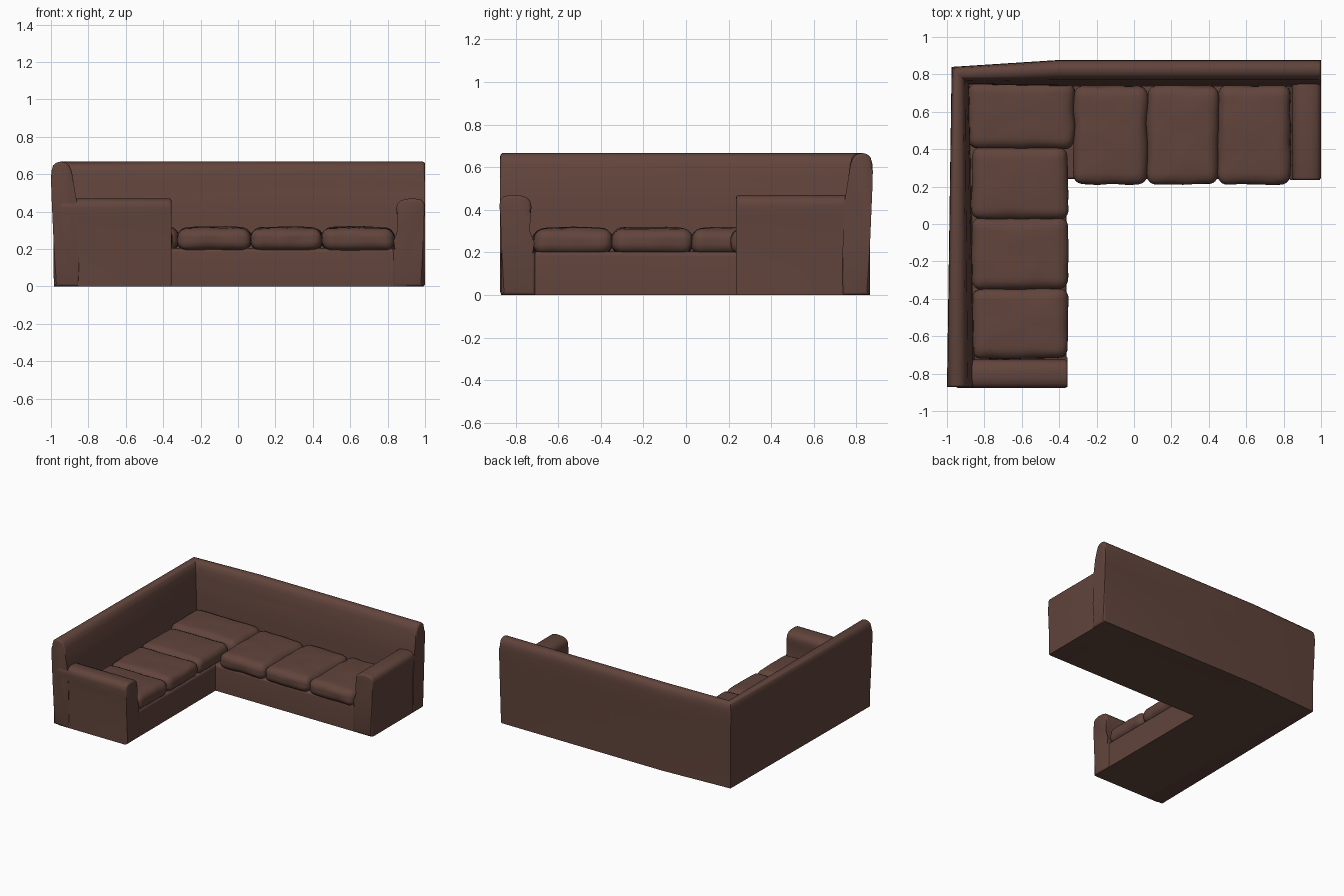
import bpy, bmesh, math
from mathutils import Vector, noise

if "Cube" in bpy.data.objects:
    bpy.data.objects.remove(bpy.data.objects["Cube"], do_unlink=True)

BROWN = (0.12, 0.058, 0.045, 1)
leather = bpy.data.materials.new("brown leather")
leather.use_nodes = True
leather.diffuse_color = BROWN
bsdf = next(n for n in leather.node_tree.nodes if n.type == 'BSDF_PRINCIPLED')
bsdf.inputs["Base Color"].default_value = BROWN


def finish(name, bm, angle=40):
    bmesh.ops.recalc_face_normals(bm, faces=bm.faces[:])
    mesh = bpy.data.meshes.new(name)
    bm.to_mesh(mesh)
    bm.free()
    mesh.materials.append(leather)
    obj = bpy.data.objects.new(name, mesh)
    bpy.context.collection.objects.link(obj)
    bpy.ops.object.select_all(action='DESELECT')
    obj.select_set(True)
    bpy.context.view_layer.objects.active = obj
    bpy.ops.object.shade_smooth_by_angle(angle=math.radians(angle))
    return obj


def loft(name, profile, stations, soft=0.014):
    """Sweep a (depth, height) profile through (outer, inner) floor points."""
    bm = bmesh.new()
    rings = []
    for outer, inner in stations:
        o, i = Vector(outer), Vector(inner)
        rings.append([bm.verts.new((*o.lerp(i, u), z)) for u, z in profile])
    n = len(profile)
    for a, b in zip(rings, rings[1:]):
        for k in range(n):
            j = (k + 1) % n
            bm.faces.new((a[k], a[j], b[j], b[k]))
    caps = [bm.faces.new(rings[0]), bm.faces.new(rings[-1])]
    edges = list({e for f in caps for e in f.edges})
    bmesh.ops.bevel(bm, geom=edges, offset=soft, segments=3, profile=0.5,
                    affect='EDGES', clamp_overlap=True)
    return finish(name, bm)


# Backrest: one rolled section running round the corner
back_profile = [(.1, 0), (.09, .25), (.02, .48), (0, .58), (.02, .62), (.08, .648),
                (.2, .662), (.35, .667), (.52, .662), (.66, .645), (.75, .61),
                (.81, .55), (.88, .49), (.95, .43), (1, .2), (1, 0)]
loft("backrest", back_profile, [
    ((-1, -.872), (-.85, -.872)),
    ((-.975, .84), (-.88, .745)),
    ((-.4, .877), (-.4, .735)),
    ((1, .877), (1, .735))])

# Arms: slightly overhanging rolled tops, flaring into the seat at the foot
arm_profile = [(.05, 0), (.06, .25), (.03, .37), (0, .42), (.03, .447), (.14, .463),
               (.35, .47), (.65, .468), (.85, .458), (.96, .44), (1, .415),
               (.97, .38), (.95, .3), (1, .24), (1.12, .2), (1.12, 0)]
loft("left_arm", arm_profile, [((1, .235), (.845, .235)), ((1, .85), (.845, .85))])
loft("right_arm", arm_profile, [((-.355, -.876), (-.355, -.725)),
                                ((-.955, -.876), (-.955, -.725))])

# Seat base: L-shaped plinth with a softened upper edge
bm = bmesh.new()
outline = [(-.96, -.86), (-.362, -.86), (-.362, .24), (.985, .24),
           (.985, .86), (-.4, .86), (-.96, .82)]
floor = bm.faces.new([bm.verts.new((x, y, 0)) for x, y in outline])
ext = bmesh.ops.extrude_face_region(bm, geom=[floor], use_keep_orig=True)
top = [g for g in ext["geom"] if isinstance(g, bmesh.types.BMVert)]
bmesh.ops.translate(bm, verts=top, vec=(0, 0, .205))
rim = [e for e in bm.edges if all(v.co.z > .1 for v in e.verts)]
bmesh.ops.bevel(bm, geom=rim, offset=.022, segments=4, profile=0.5, affect='EDGES')
finish("seat_base", bm)


# Cushions: rounded, gently crowned boxes with uneven seams
def cushion(name, x0, x1, y0, y1, z0=.192, z1=.311):
    bm = bmesh.new()
    bmesh.ops.create_cube(bm, size=2)
    bmesh.ops.subdivide_edges(bm, edges=bm.edges[:], cuts=17, use_grid_fill=True)
    centre = Vector(((x0 + x1) / 2, (y0 + y1) / 2, (z0 + z1) / 2))
    half = Vector(((x1 - x0) / 2, (y1 - y0) / 2, (z1 - z0) / 2))
    r = half.z * .85
    for v in bm.verts:
        p = v.co.copy()
        q = Vector([a * h for a, h in zip(p, half)])
        core = Vector([max(r - h, min(h - r, a)) for a, h in zip(q, half)])
        q = core + (q - core).normalized() * r
        q.z += math.copysign(.009, p.z) * (1 - p.x ** 2) * (1 - p.y ** 2)
        w = noise.noise_vector((centre + q) * 9)
        v.co = centre + q + Vector((w.x * .008, w.y * .008, w.z * .004))
    finish(name, bm, 60)


for k, (a, b) in enumerate([(-.322, .07), (.068, .45), (.448, .838)]):
    cushion(f"back_wing_cushion_{k + 1}", a, b, .212, .74)
for k, (a, b) in enumerate([(-.718, -.345), (-.35, .03), (.025, .412)]):
    cushion(f"side_wing_cushion_{k + 1}", -.868, -.352, a, b)
cushion("corner_cushion", -.89, -.318, .402, .758, z1=.318)
